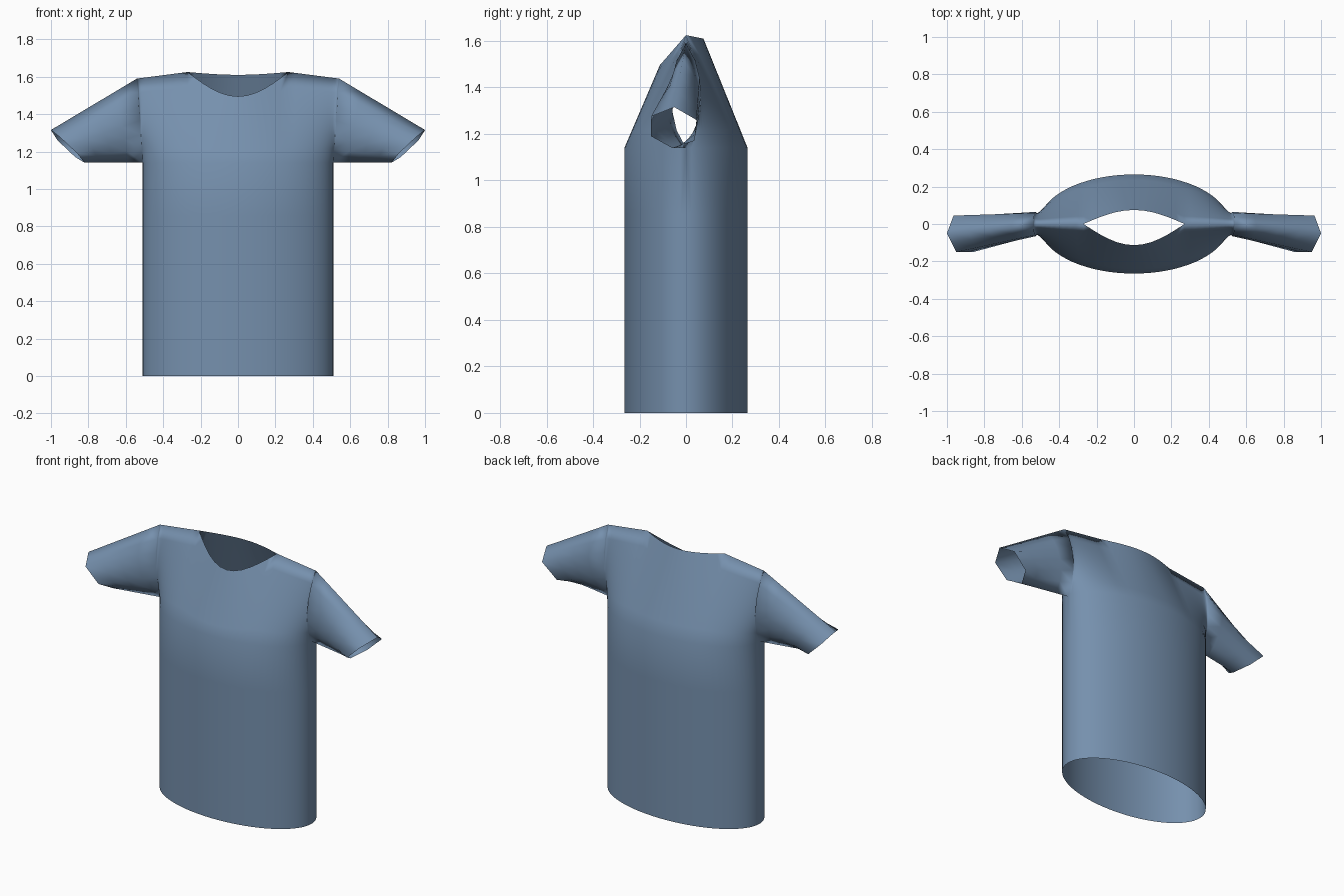
import bpy, bmesh
from math import sin, cos, pi
from mathutils import Vector

cube = bpy.data.objects.get("Cube")
if cube:
    bpy.data.objects.remove(cube, do_unlink=True)

# Fabric colour
fabric = bpy.data.materials.new("dusty blue fabric")
fabric.use_nodes = True
colour = (0.18, 0.28, 0.42, 1)
fabric.diffuse_color = colour
bsdf = fabric.node_tree.nodes["Principled BSDF"]
bsdf.inputs["Base Color"].default_value = colour
bsdf.inputs["Roughness"].default_value = 0.8

COLS, ROWS = 36, 6
CHEST, SHOULDER, NECK = 1.14, 1.59, 1.625
bm = bmesh.new()


def loft(rows):
    """Skin a grid of points with quads."""
    grid = [[bm.verts.new(p) for p in row] for row in rows]
    for a, b in zip(grid, grid[1:]):
        for i in range(len(a) - 1):
            bm.faces.new((a[i], a[i + 1], b[i + 1], b[i]))


def waist(u, side, z):
    """Point on the elliptical body tube."""
    return Vector((0.51 * sin(u * pi / 2), side * 0.265 * cos(u * pi / 2), z))


def collar(u, side):
    """Point on the neckline or on the shoulder seam."""
    x = 0.54 * sin(u * pi / 2)
    if abs(x) > 0.2701:
        t = (abs(x) - 0.27) / 0.27
        return Vector((x, 0, NECK + (SHOULDER - NECK) * t))
    dip = max(0, cos(pi / 2 * x / 0.27))
    depth, drop = (0.113, 0.13) if side < 0 else (0.075, 0.015)
    return Vector((x, side * depth * dip, NECK - drop * dip))


def chest(u, side, s):
    """Point between the chest line and the collar, swelling at the armhole."""
    p = waist(u, side, CHEST).lerp(collar(u, side), s)
    swell = max(0, sin(pi * s)) ** 0.7
    p.y += side * 0.065 * swell * (0.25 * abs(u) + 0.75 * abs(u) ** 8)
    return p


def along(points, t):
    """Point on a polyline with evenly weighted segments."""
    f = t * (len(points) - 1)
    i = min(int(f), len(points) - 2)
    return points[i].lerp(points[i + 1], f - i)


# Six-sided cuff, front and back halves from underside to top
low, high = Vector((0.82, -0.06, 1.14)), Vector((1.0, -0.05, 1.315))
cuffs = {
    -1: [low, Vector((0.86, -0.15, 1.19)), Vector((0.95, -0.15, 1.275)), high],
    1: [low, Vector((0.87, 0.035, 1.17)), Vector((0.965, 0.045, 1.26)), high],
}

us = [2 * i / COLS - 1 for i in range(COLS + 1)]
ss = [j / ROWS for j in range(ROWS + 1)]
for side in (-1, 1):
    # Body tube and chest panel
    loft([[waist(u, side, CHEST * k / 4) for u in us] for k in range(5)])
    loft([[chest(u, side, s) for u in us] for s in ss])
    # Sleeves
    for hand in (-1, 1):
        rows = []
        for k in range(5):
            row = []
            for s in ss:
                p = chest(1, side, s).lerp(along(cuffs[side], s), k / 4)
                row.append((p.x * hand, p.y, p.z))
            rows.append(row)
        loft(rows)

# Sew the panels together
bmesh.ops.remove_doubles(bm, verts=bm.verts[:], dist=0.0005)
bmesh.ops.recalc_face_normals(bm, faces=bm.faces[:])
for face in bm.faces:
    face.smooth = True
mesh = bpy.data.meshes.new("shirt")
bm.to_mesh(mesh)
bm.free()
mesh.materials.append(fabric)
shirt = bpy.data.objects.new("shirt", mesh)
bpy.context.collection.objects.link(shirt)
